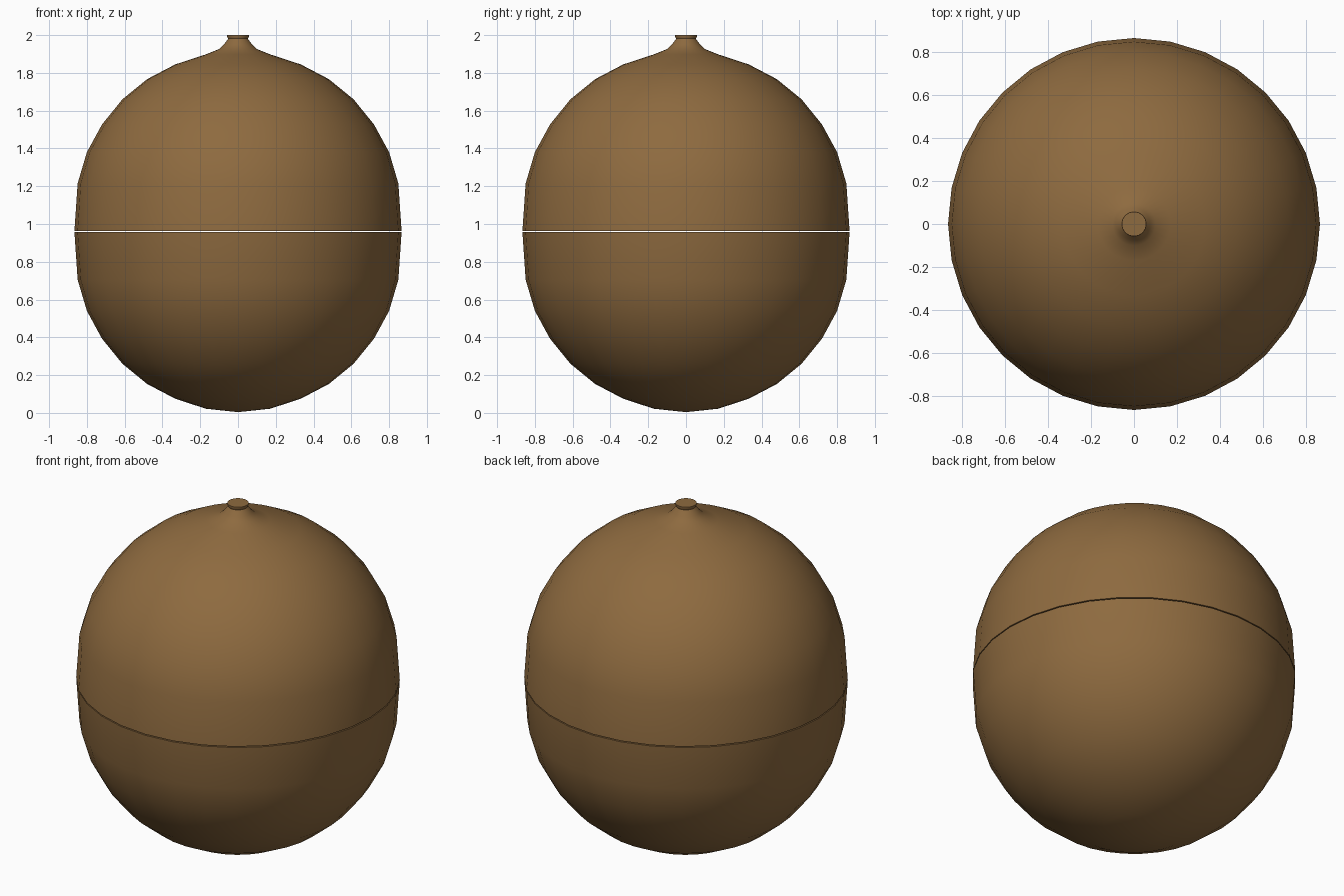
import bpy, bmesh, math

if "Cube" in bpy.data.objects:
    bpy.data.objects.remove(bpy.data.objects["Cube"])

SEG = 32


def material(name, rgb):
    m = bpy.data.materials.new(name)
    m.diffuse_color = (*rgb, 1)
    m.use_nodes = True
    m.node_tree.nodes["Principled BSDF"].inputs["Base Color"].default_value = m.diffuse_color
    return m


skin = material("brown_skin", (0.27, 0.145, 0.05))
flesh = material("green_flesh", (0.25, 0.42, 0.06))
pale = material("pale_core", (0.75, 0.75, 0.45))


def lathe(name, profile, mat, segs=SEG):
    """Spin (radius, z) points around z; radius 0 makes a pole."""
    bm = bmesh.new()
    rings = []
    for r, z in profile:
        n = 1 if r == 0 else segs
        rings.append([bm.verts.new((r * math.cos(2 * math.pi * i / segs),
                                    r * math.sin(2 * math.pi * i / segs), z))
                      for i in range(n)])
    for a, b in zip(rings, rings[1:]):
        for i in range(segs):
            j = (i + 1) % segs
            quad = [a[i % len(a)], a[j % len(a)], b[j % len(b)], b[i % len(b)]]
            bm.faces.new(list(dict.fromkeys(quad)))
    bmesh.ops.recalc_face_normals(bm, faces=bm.faces)
    mesh = bpy.data.meshes.new(name)
    bm.to_mesh(mesh)
    bm.free()
    mesh.materials.append(mat)
    ob = bpy.data.objects.new(name, mesh)
    bpy.context.collection.objects.link(ob)
    bpy.ops.object.select_all(action='DESELECT')
    ob.select_set(True)
    bpy.context.view_layer.objects.active = ob
    bpy.ops.object.shade_smooth_by_angle(angle=math.radians(50))
    return ob


MID, GAP, R = 0.96, 0.003, 0.866

# Lower half: closed skin bowl with its cut rim
step = math.pi / 16
bowl = [(R * math.sin(k * step), MID - (MID - 0.004) * math.cos(k * step))
        for k in range(1, 8)]
bowl = [(0, 0.004), (0.17, 0.022), (0.332, 0.075), (0.481, 0.153), (0.612, 0.26),
        (0.72, 0.393), (0.80, 0.54), (0.849, 0.705)]
lathe("lower_skin", bowl + [(R, MID - GAP), (R - 0.02, MID - GAP)], skin)

# Upper half: matching dome rising into the stem end
dome = [(R - 0.02, MID + GAP), (R, MID + GAP), (0.849, 1.215), (0.80, 1.38),
        (0.72, 1.527), (0.612, 1.66), (0.481, 1.767), (0.332, 1.845), (0.17, 1.898)]
stem = [(0.10, 1.926), (0.075, 1.95), (0.051, 1.982)]
lathe("upper_skin", dome + stem, skin)

# Small flared cap on the stem end
lathe("stem_cap", [(0.05, 1.978), (0.057, 1.99), (0.057, 2.0), (0, 2.0)], skin)

# Cut faces of both halves: green flesh ring and pale core
for label, z in (("lower", MID - GAP), ("upper", MID + GAP)):
    lathe(label + "_flesh", [(R - 0.02, z), (0.25, z)], flesh)
    lathe(label + "_core", [(0.25, z), (0, z)], pale)
